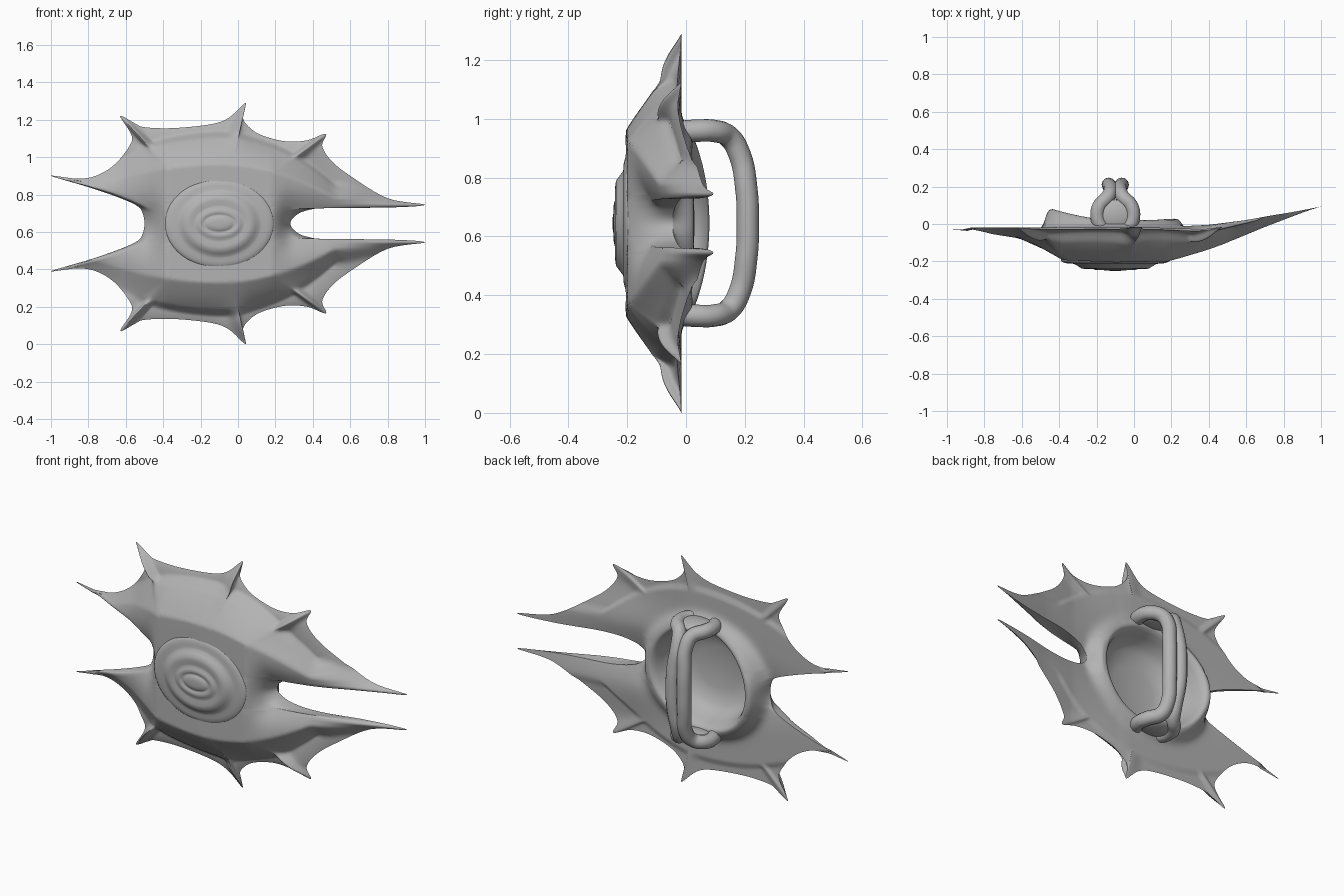
import bpy
import bmesh
from math import cos, sin, radians, hypot, exp, pi

MID_Z = 0.645      # height of the mirror line
EYE_X = -0.1       # centre of the eye

cube = bpy.data.objects.get("Cube")
if cube:
    bpy.data.objects.remove(cube, do_unlink=True)

grey = bpy.data.materials.new("plain grey")
grey.use_nodes = True
grey.diffuse_color = (0.45, 0.45, 0.45, 1)
grey.node_tree.nodes["Principled BSDF"].inputs["Base Color"].default_value = grey.diffuse_color

# Upper half of the rim: x, height above the mirror line, angle on the eye
OUTLINE = [
    (.28, 0, 0), (.3, .035, 8), (.36, .068, 14), (.5, .088, 18), (.78, .085, 21),
    (1, .1, 25), (.8, .135, 28), (.6, .255, 36), (.5, .335, 43), (.45, .415, 50),
    (.47, .48, 53), (.37, .445, 57), (.25, .44, 62), (.12, .475, 70), (.05, .525, 76),
    (.025, .575, 78), (.04, .645, 80), (-.05, .565, 83), (-.15, .53, 90), (-.35, .51, 105),
    (-.5, .515, 118), (-.55, .535, 122), (-.63, .575, 125), (-.57, .475, 129),
    (-.58, .415, 133), (-.66, .315, 140), (-.76, .255, 147), (-.86, .24, 152),
    (-1, .255, 156), (-.8, .195, 160), (-.64, .14, 165), (-.54, .095, 170),
    (-.51, .055, 175), (-.5, 0, 180)]
SPIKES = (53, 80, 125)


def interp(x, table):
    """Piecewise linear lookup."""
    for (xa, ya), (xb, yb) in zip(table, table[1:]):
        if x <= xb:
            k = max(0, (x - xa) / (xb - xa))
            return ya + (yb - ya) * k
    return table[-1][1]


def smooth(v):
    v = min(1, max(0, v))
    return v * v * (3 - 2 * v)


def spline(points, steps):
    """Smooth curve through the half outline, reflected at both ends."""
    first, last = points[1], points[-2]
    pts = [(first[0], -first[1], -first[2])] + points + [(last[0], -last[1], 360 - last[2])]
    result = []
    for a, b, c, d in zip(pts, pts[1:], pts[2:], pts[3:]):
        for i in range(steps):
            t = i / steps
            result.append([0.5 * (2 * q + (r - p) * t + (2 * p - 5 * q + 4 * r - s) * t ** 2
                                  + (3 * q - p - 3 * r + s) * t ** 3)
                           for p, q, r, s in zip(a, b, c, d)])
    return result + [list(points[-1])]


def back_plane(x, w):
    y = interp(x, [(-1, -.02), (.1, -.015), (.4, .0), (.6, .025), (.8, .06), (1, .095)])
    return y - 0.025 * smooth(x / 0.4) * smooth((w - 0.15) / 0.25)


def crest(x):
    return interp(x, [(-1, -.03), (-.8, -.05), (-.62, -.08), (-.48, -.14), (-.38, -.193),
                      (-.1, -.205), (.18, -.2), (.32, -.165), (.5, -.12), (.6, -.085),
                      (.7, -.04), (.8, .0), (1, .08)])


def surfaces(x, w, t, angle):
    """Depths of the front and back surfaces."""
    plane = back_plane(x, w)
    full = plane - crest(x)
    web = min(full, 0.032)
    # almond body falling away to the thin web
    fall = 0.7 if x > EYE_X else 0.4
    s = w / max(0.2, 0.465 - fall * (x - EYE_X) ** 2)
    slope = 0.5 * min(1, max(0, (s - 0.68) / 0.32))
    outside = smooth((s - 0.98) / 0.1)
    body = full * (1 - slope)
    depth = body + (web - body) * outside
    # valley running in from the side notches and rounding the wings
    reach = abs(x - EYE_X)
    valley = exp(-(w / 0.12) ** 2) * smooth((reach - 0.28) / 0.12)
    depth *= 1 - 0.5 * valley
    # ridges leading out to the spikes
    ridge = sum(exp(-((angle - a) / 2.4) ** 2) for a in SPIKES)
    depth += 0.3 * ridge * outside * t * t * (1 - t)
    # the back draws in at the notch edges and between the spikes
    inset = 0.25 * full * valley + 0.01 * outside * max(0, 1 - ridge)
    front = plane - inset - (depth - inset) * (1 - t ** 6)
    return front, plane - inset


def add_object(name, bm):
    bmesh.ops.remove_doubles(bm, verts=bm.verts, dist=0.0004)
    bmesh.ops.recalc_face_normals(bm, faces=bm.faces)
    mesh = bpy.data.meshes.new(name)
    bm.to_mesh(mesh)
    bm.free()
    obj = bpy.data.objects.new(name, mesh)
    bpy.context.collection.objects.link(obj)
    obj.location.z = MID_Z
    finish(obj)
    return obj


def finish(obj):
    obj.data.materials.append(grey)
    bpy.ops.object.select_all(action="DESELECT")
    obj.select_set(True)
    bpy.context.view_layer.objects.active = obj
    if obj.type == "MESH":
        bpy.ops.object.shade_smooth_by_angle(angle=radians(60))


def skin(bm, columns):
    """Quads between neighbouring columns of points."""
    grid = [[bm.verts.new(p) for p in col] for col in columns]
    for a, b in zip(grid, grid[1:]):
        for i in range(len(a) - 1):
            bm.faces.new((a[i], a[i + 1], b[i + 1], b[i]))


# Spiked shell: front, back, rolled lip and hollow, as columns around the eye
RINGS = 36
STATIONS = [1 - (1 - i / RINGS) ** 1.3 for i in range(RINGS + 1)]
HOLLOW = [(.97, .002), (.93, -.004), (.89, -.02), (.85, -.05), (.79, -.09), (.68, -.125),
          (.4, -.145), (0, -.15)]
LIP_X, LIP_W, LIP_MID = 0.335, 0.3, EYE_X - 0.01
columns = []
for ox, ow, angle in spline(OUTLINE, 6):
    c, s = cos(radians(angle)), sin(radians(angle))
    column = []
    ix, iw = EYE_X + 0.28 * c, 0.225 * s
    for t in STATIONS:
        x, w = ix + (ox - ix) * t, iw + (ow - iw) * t
        column.append((x, surfaces(x, w, t, angle)[0], w))
    ix, iw = LIP_MID + LIP_X * c, LIP_W * s
    lip = 0.035 + 0.06 * max(0, -c) ** 1.6
    for t in reversed(STATIONS[:-1]):
        x, w = ix + (ox - ix) * t, iw + (ow - iw) * t
        q = hypot((x - LIP_MID) / LIP_X, w / LIP_W)
        roll = exp(-((q - 1) / 0.14) ** 2) * (1 - t ** 4)
        back = surfaces(x, w, t, angle)[1]
        column.append((x, back + (back_plane(x, w) + lip - back) * roll, w))
    edge_y = column[-1][1]
    for q, y in HOLLOW:
        blend = smooth((q - 0.75) / 0.2)
        column.append((LIP_MID + LIP_X * q * c, y + edge_y * blend, LIP_W * q * s))
    columns.append(column)
bm = bmesh.new()
skin(bm, columns)
shell = add_object("spiked_shell", bm)
mirror = shell.modifiers.new("mirror", "MIRROR")
mirror.use_axis = (False, False, True)

# Eye: stepped oval disc with concentric rings and a flatter pupil
RIPPLES = [(1, -.15), (1, -.198), (.98, -.203), (.93, -.208), (.86, -.212), (.79, -.212),
           (.74, -.216), (.68, -.227), (.62, -.238), (.55, -.241), (.48, -.236), (.44, -.236),
           (.4, -.243), (.35, -.246), (.31, -.242), (.28, -.239), (.25, -.243), (.2, -.248),
           (.1, -.25), (0, -.25)]
columns = []
for i in range(97):
    a = 2 * pi * i / 96
    columns.append([(EYE_X + 0.29 * q * cos(a), y,
                     0.235 * q * sin(a) * (0.66 + 0.34 * smooth((q - 0.2) / 0.45)))
                    for q, y in RIPPLES])
bm = bmesh.new()
skin(bm, columns)
add_object("ringed_eye", bm)

# Handle: two bars side by side that part at both ends
HALF_PATH = [(.07, -.03, .31), (.095, .04, .315), (.085, .095, .314), (.04, .145, .295),
             (.025, .18, .24), (.033, .206, .11)]
path = HALF_PATH + [(.035, .21, 0)] + [(x, y, -z) for x, y, z in reversed(HALF_PATH)]
for name, side in (("left_handle_bar", 1), ("right_handle_bar", -1)):
    curve = bpy.data.curves.new(name, "CURVE")
    curve.dimensions = "3D"
    curve.bevel_depth = 0.038
    curve.bevel_resolution = 4
    curve.use_fill_caps = True
    line = curve.splines.new("BEZIER")
    line.bezier_points.add(len(path) - 1)
    for point, (x, y, z) in zip(line.bezier_points, path):
        point.co = (EYE_X + side * x, y, z)
        point.handle_left_type = point.handle_right_type = "AUTO"
    bar = bpy.data.objects.new(name, curve)
    bpy.context.collection.objects.link(bar)
    bar.location.z = MID_Z
    finish(bar)

# Flattened knobs that join the parted bars to the lip
for name, side in (("upper_handle_mount", 1), ("lower_handle_mount", -1)):
    bpy.ops.mesh.primitive_uv_sphere_add(segments=32, ring_count=16, radius=1,
                                         location=(EYE_X, 0.05, MID_Z + side * 0.315))
    mount = bpy.context.object
    mount.name = name
    mount.scale = (0.1, 0.08, 0.03)
    finish(mount)
